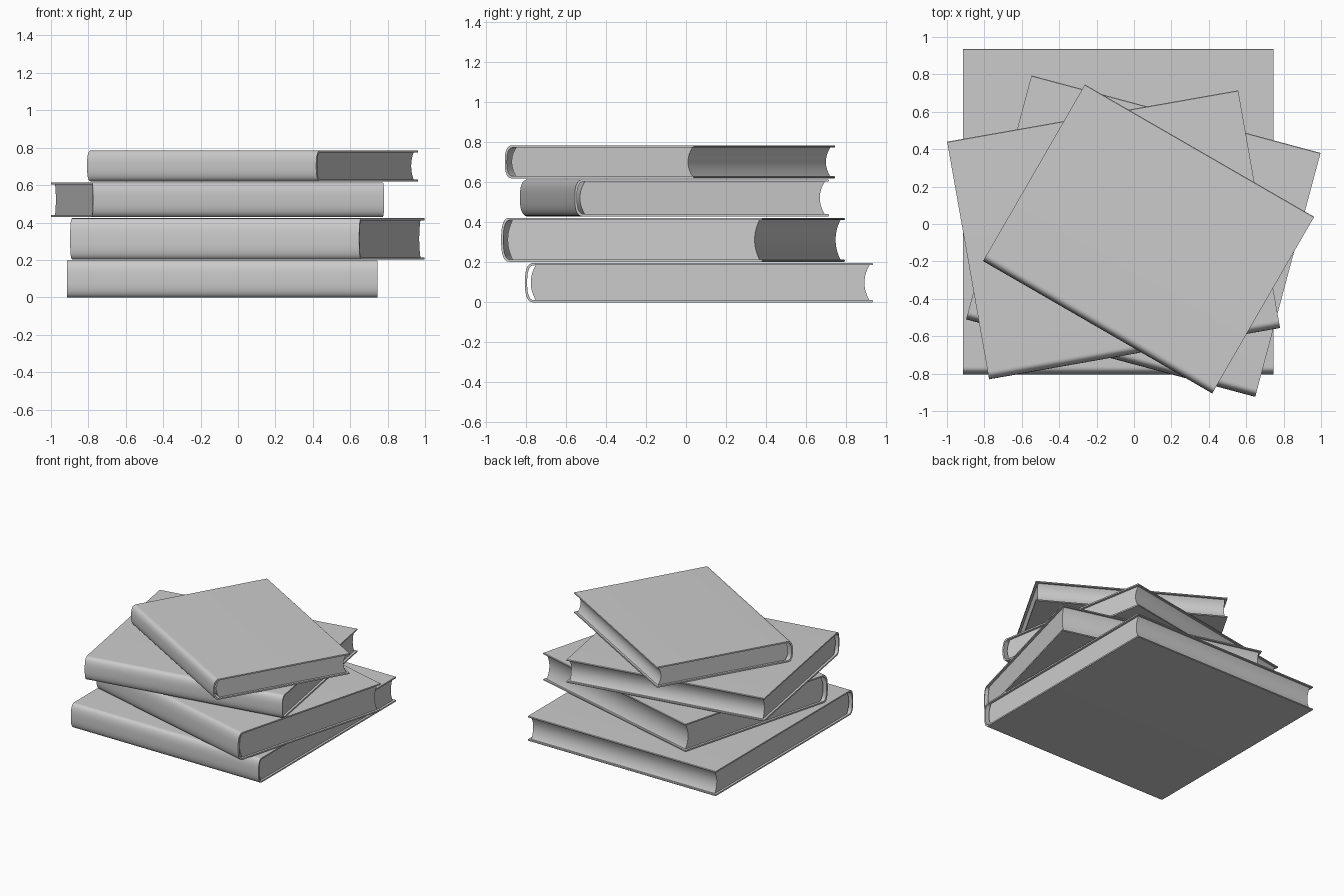
import bpy, bmesh
from math import sin, cos, pi, radians, copysign

old = bpy.data.objects.get("Cube")
if old:
    bpy.data.objects.remove(old, do_unlink=True)

grey = bpy.data.materials.new("plain_grey")
grey.use_nodes = True
grey.diffuse_color = (0.6, 0.6, 0.6, 1)
grey.node_tree.nodes["Principled BSDF"].inputs["Base Color"].default_value = (0.6, 0.6, 0.6, 1)

BOARD = 0.011    # cover thickness
BULGE = 0.045    # depth of the rounded spine
OVERHANG = 0.018  # cover beyond the pages
STEPS = 24


def power(v, e):
    return copysign(abs(v) ** e, v)


def spine_curve(front, bulge, half):
    """Rounded spine from top to bottom, around z = 0."""
    pts = []
    for i in range(STEPS + 1):
        a = pi / 2 - pi * i / STEPS
        pts.append((front + bulge * (1 - power(cos(a), 0.75)), half * power(sin(a), 0.75)))
    return pts


def bow(mid, depth, half):
    """Shallow arc from top to bottom; its ends lie at mid + depth."""
    return [(mid + depth * (2 * i / STEPS - 1) ** 2, half * (1 - 2 * i / STEPS))
            for i in range(STEPS + 1)]


def extrude(name, profile, width, place):
    """Sweep a (y, z) profile along x and place it."""
    bm = bmesh.new()
    face = bm.faces.new([bm.verts.new((-width / 2, y, z)) for y, z in profile])
    moved = bmesh.ops.extrude_face_region(bm, geom=[face])["geom"]
    bmesh.ops.translate(bm, vec=(width, 0, 0),
                        verts=[g for g in moved if isinstance(g, bmesh.types.BMVert)])
    bmesh.ops.recalc_face_normals(bm, faces=bm.faces)
    mesh = bpy.data.meshes.new(name)
    bm.to_mesh(mesh)
    bm.free()
    obj = bpy.data.objects.new(name, mesh)
    bpy.context.collection.objects.link(obj)
    mesh.materials.append(grey)
    x, y, z, angle = place
    obj.location = (x, y, z)
    obj.rotation_euler.z = radians(angle)
    bpy.ops.object.select_all(action="DESELECT")
    obj.select_set(True)
    bpy.context.view_layer.objects.active = obj
    bpy.ops.object.shade_smooth_by_angle(angle=radians(35))


def book(name, x, y, bottom, top, width, depth, angle):
    half, front, back = (top - bottom) / 2, -depth / 2, depth / 2
    inside = half - BOARD
    place = (x, y, (bottom + top) / 2, angle)
    # Cover: boards and spine in one C-shaped strip with softened fore edges
    edge = BOARD * 0.3
    outer = [(back - edge, half)] + spine_curve(front, BULGE, half) + [(back - edge, -half)]
    inner = [(back - edge, -inside)] + spine_curve(front + BOARD, BULGE - BOARD / 2, inside)[::-1] \
        + [(back - edge, inside)]
    tip_low = [(back, -half + edge), (back, -inside - edge)]
    tip_high = [(back, inside + edge), (back, half - edge)]
    extrude(name + "_cover", outer + tip_low + inner + tip_high, width, place)
    # Pages: convex at the spine, hollow at the fore edge
    spine_side = bow(front + BOARD + 0.018, 0.025, inside)
    fore_side = bow(back - OVERHANG - 0.025, 0.025, inside)
    extrude(name + "_pages", spine_side + fore_side[::-1], width - 2 * OVERHANG, place)


# Stack, from the bottom up
book("bottom_book", -0.085, 0.065, 0.0, 0.197, 1.66, 1.74, 0)
book("second_book", 0.05, -0.065, 0.203, 0.423, 1.60, 1.35, -15)
book("third_book", -0.109, -0.058, 0.43, 0.615, 1.58, 1.29, 10)
book("top_book", 0.078, -0.08, 0.62, 0.785, 1.415, 1.09, -30)
